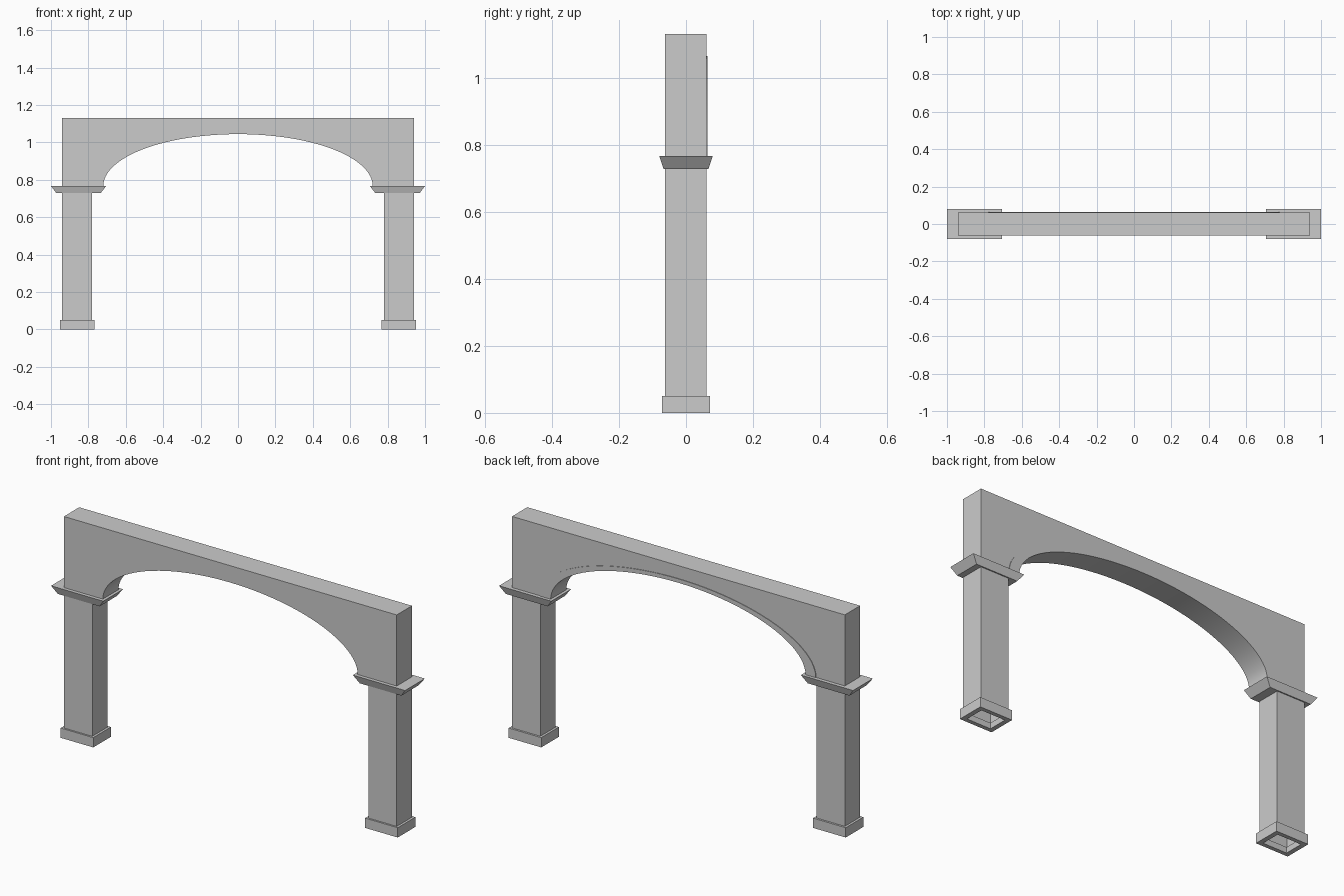
import bpy, bmesh, math

if "Cube" in bpy.data.objects:
    bpy.data.objects.remove(bpy.data.objects["Cube"])

Y0, Y1 = -0.062, 0.061      # wall and pillar depth
SPRING, TOP = 0.767, 1.13   # arch spring line and wall top
SEG = 48


def finish(name, bm, smooth=False):
    bmesh.ops.recalc_face_normals(bm, faces=bm.faces)
    me = bpy.data.meshes.new(name)
    bm.to_mesh(me)
    bm.free()
    ob = bpy.data.objects.new(name, me)
    bpy.context.collection.objects.link(ob)
    if smooth:
        bpy.context.view_layer.objects.active = ob
        ob.select_set(True)
        bpy.ops.object.shade_smooth_by_angle(angle=math.radians(30))
        ob.select_set(False)
    return ob


def rect_loft(name, cx, sections, close=True):
    """Stack of rectangles (half x, y min, y max, z), bridged together."""
    bm = bmesh.new()
    rings = [[bm.verts.new(p) for p in ((cx - hx, a, z), (cx + hx, a, z),
                                        (cx + hx, b, z), (cx - hx, b, z))]
             for hx, a, b, z in sections]
    for r, s in zip(rings, rings[1:]):
        for i in range(4):
            j = (i + 1) % 4
            bm.faces.new((r[i], r[j], s[j], s[i]))
    if close:
        bm.faces.new(rings[0])
        bm.faces.new(rings[-1])
    return finish(name, bm)


def ellipse(a, b):
    return [(-a * math.cos(math.pi * i / SEG), SPRING + b * math.sin(math.pi * i / SEG))
            for i in range(SEG + 1)]


def strip(name, inner, outer, y0, y1):
    """Solid band between two matching profiles in the xz plane."""
    bm = bmesh.new()
    loops = [[bm.verts.new((x, y, z)) for x, z in prof]
             for prof, y in ((inner, y0), (outer, y0), (outer, y1), (inner, y1))]
    for k in range(4):
        a, b = loops[k], loops[(k + 1) % 4]
        for i in range(len(a) - 1):
            bm.faces.new((a[i], a[i + 1], b[i + 1], b[i]))
    for e in (0, -1):
        bm.faces.new([l[e] for l in loops])
    return finish(name, bm, True)


# Wall above the pillars, with the arched opening
opening = ellipse(0.778, 0.297)
W = 0.94
bm = bmesh.new()
profile = [(-W, SPRING)] + opening + [(W, SPRING), (W, TOP), (-W, TOP)]
face = bm.faces.new([bm.verts.new((x, Y0, z)) for x, z in profile])
geom = bmesh.ops.extrude_face_region(bm, geom=[face])["geom"]
bmesh.ops.translate(bm, vec=(0, Y1 - Y0, 0),
                    verts=[v for v in geom if isinstance(v, bmesh.types.BMVert)])
finish("arch_wall", bm, True)

# Arch lining, standing slightly proud at the back
strip("arch_lining", ellipse(0.72, 0.277), opening, Y0, Y1 + 0.003)

# Pillars, capitals and hollow bases on both sides
for side, s in (("left", -1), ("right", 1)):
    rect_loft(side + "_pillar", s * 0.86,
              [(0.08, Y0, Y1, 0.01), (0.08, Y0, Y1, 0.74)], close=False)
    rect_loft(side + "_capital", s * 0.8525,
              [(0.118, -0.067, 0.067, 0.728), (0.1475, -0.08, 0.08, SPRING)])
    rect_loft(side + "_base", s * 0.86,
              [(0.068, -0.05, 0.05, 0.03), (0.068, -0.05, 0.05, 0.0),
               (0.092, -0.071, 0.071, 0.0), (0.092, -0.071, 0.071, 0.05),
               (0.08, Y0, Y1, 0.05)], close=False)
